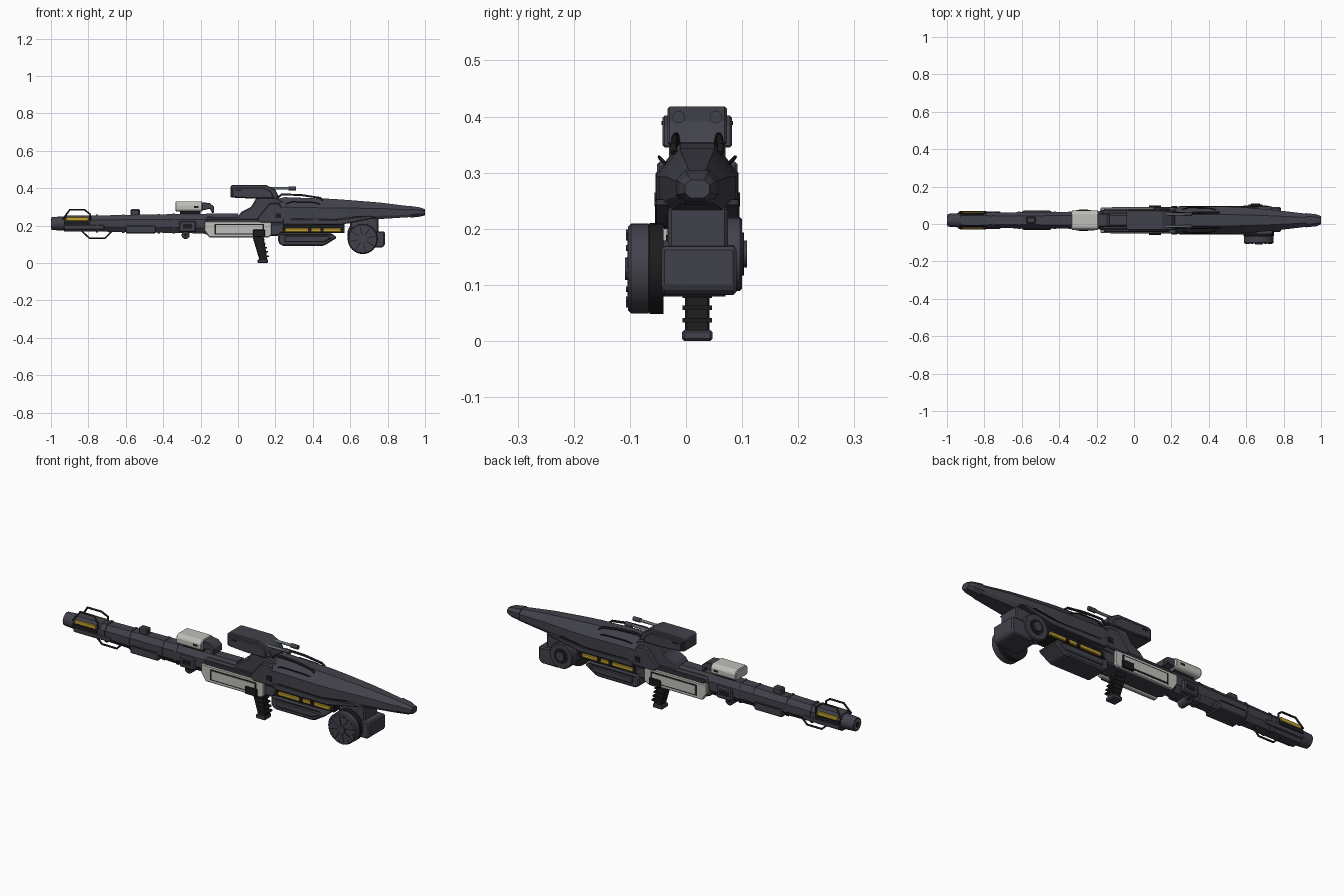
import bpy, bmesh, math
from mathutils import Vector

YC = 0.02  # centre plane of the weapon body


def material(name, rgb):
    m = bpy.data.materials.new(name)
    m.diffuse_color = (*rgb, 1)
    return m


DARK = material("gunmetal", (0.053, 0.053, 0.07))
BLACK = material("black", (0.012, 0.012, 0.014))
WHITE = material("pale grey", (0.52, 0.52, 0.49))
GOLD = material("gold", (0.55, 0.36, 0.03))
STEEL = material("steel", (0.13, 0.15, 0.16))


def finish(name, bm, mat, bevel=0.0, smooth=False):
    bmesh.ops.recalc_face_normals(bm, faces=bm.faces)
    me = bpy.data.meshes.new(name)
    bm.to_mesh(me)
    bm.free()
    me.materials.append(mat)
    ob = bpy.data.objects.new(name, me)
    bpy.context.collection.objects.link(ob)
    if smooth:
        bpy.ops.object.select_all(action='DESELECT')
        ob.select_set(True)
        bpy.context.view_layer.objects.active = ob
        bpy.ops.object.shade_smooth_by_angle(angle=math.radians(35))
    if bevel:
        mod = ob.modifiers.new("edge", 'BEVEL')
        mod.width = bevel
        mod.segments = 1
        mod.limit_method = 'ANGLE'
    return ob


def loft(name, rings, mat, bevel=0.0, smooth=False):
    """Skin a list of equal-length point rings and cap both ends."""
    bm = bmesh.new()
    vs = [[bm.verts.new(p) for p in r] for r in rings]
    n = len(vs[0])
    for a, b in zip(vs, vs[1:]):
        for i in range(n):
            bm.faces.new((a[i], a[(i + 1) % n], b[(i + 1) % n], b[i]))
    bm.faces.new(vs[0])
    bm.faces.new(vs[-1][::-1])
    return finish(name, bm, mat, bevel, smooth)


def side(name, pts, y0, y1, mat, bevel=0.0):
    """Extrude an x-z profile from y0 to y1."""
    return loft(name, [[(x, y, z) for x, z in pts] for y in (y0, y1)], mat, bevel)


def box(name, x0, x1, y0, y1, z0, z1, mat, bevel=0.0):
    return side(name, [(x0, z0), (x1, z0), (x1, z1), (x0, z1)], y0, y1, mat, bevel)


def cyl(name, a, b, r, mat, r2=None, n=20, bevel=0.0):
    a, b = Vector(a), Vector(b)
    q = (b - a).to_track_quat('Z', 'Y')
    rings = [[p + q @ Vector((rad * math.cos(2 * math.pi * i / n), rad * math.sin(2 * math.pi * i / n), 0))
              for i in range(n)] for p, rad in ((a, r), (b, r if r2 is None else r2))]
    return loft(name, rings, mat, bevel, True)


def wire(name, pts, r, mat):
    cu = bpy.data.curves.new(name, 'CURVE')
    cu.dimensions = '3D'
    cu.bevel_depth = r
    cu.bevel_resolution = 1
    cu.use_fill_caps = True
    sp = cu.splines.new('POLY')
    sp.points.add(len(pts) - 1)
    for p, c in zip(sp.points, pts):
        p.co = (*c, 1)
    cu.materials.append(mat)
    ob = bpy.data.objects.new(name, cu)
    bpy.context.collection.objects.link(ob)
    return ob


def octagon(x, zb, zt, w, top=0.55, bot=0.55, ct=0.28, cb=0.28):
    h = zt - zb
    pts = [(-bot * w, zb), (bot * w, zb), (w, zb + cb * h), (w, zt - ct * h),
           (top * w, zt), (-top * w, zt), (-w, zt - ct * h), (-w, zb + cb * h)]
    return [(x, YC + y, z) for y, z in pts]


# long rear tube with muzzle cap
loft("rear_tube", [octagon(x, *s) for x, s in (
    (-0.93, (0.172, 0.25, 0.041)), (-0.6, (0.165, 0.257, 0.043)),
    (-0.3, (0.16, 0.262, 0.045)), (0.0, (0.155, 0.265, 0.048)))], DARK)
cyl("tube_cap", (-0.925, YC, 0.211), (-0.998, YC, 0.211), 0.039, DARK, 0.034, 16)
cyl("cap_ring", (-0.99, YC, 0.211), (-1.0, YC, 0.211), 0.026, STEEL, n=16)
cyl("cap_bore", (-0.99, YC, 0.211), (-1.0005, YC, 0.211), 0.015, BLACK, n=16)
for i, x in enumerate((-0.76, -0.62, -0.43, -0.35)):
    loft("tube_band", [octagon(x + d, 0.163 - i * 0.002, 0.258 + i * 0.002, 0.046) for d in (0, 0.012)], DARK)
loft("tube_sleeve", [octagon(x, 0.168, 0.254, 0.045) for x in (-0.93, -0.78)], DARK)

# tube fittings
box("sight_block", -0.575, -0.525, YC - 0.018, YC + 0.018, 0.25, 0.288, DARK, 0.006)
box("tube_underbox", -0.6, -0.44, YC - 0.05, YC + 0.05, 0.157, 0.2, DARK, 0.005)
box("hinge_box", -0.315, -0.225, YC - 0.054, YC + 0.054, 0.165, 0.225, DARK, 0.006)
cyl("sling_ring", (-0.28, YC - 0.03, 0.15), (-0.28, YC + 0.03, 0.15), 0.022, DARK, n=16, bevel=0.004)
cyl("sling_pin", (-0.28, YC - 0.033, 0.15), (-0.28, YC + 0.033, 0.15), 0.01, BLACK, n=12)
for s in (-1, 1):
    box("hinge_slot", -0.295, -0.245, YC + s * 0.053, YC + s * 0.057, 0.185, 0.208, BLACK)
    box("underbox_seam", -0.59, -0.45, YC + s * 0.049, YC + s * 0.052, 0.195, 0.199, BLACK)
    box("rear_yellow_pad", -0.92, -0.8, YC + s * 0.038, YC + s * 0.048, 0.224, 0.246, GOLD, 0.003)
    box("rear_pad_base", -0.93, -0.79, YC + s * 0.038, YC + s * 0.05, 0.205, 0.223, BLACK)
    box("rear_side_rail", -0.93, -0.715, YC + s * 0.038, YC + s * 0.047, 0.18, 0.203, DARK, 0.003)
    wire("rear_top_handle", [(-0.935, YC + s * 0.042, 0.235), (-0.9, YC + s * 0.03, 0.284),
                             (-0.82, YC + s * 0.03, 0.284), (-0.79, YC + s * 0.042, 0.26),
                             (-0.79, YC + s * 0.042, 0.225)], 0.005, BLACK)
wire("rear_lower_handle", [(-0.84, YC, 0.175), (-0.795, YC, 0.133), (-0.71, YC, 0.133), (-0.675, YC, 0.17)], 0.005, BLACK)

# pale scope on top of the tube
box("scope_mount", -0.31, -0.2, YC - 0.025, YC + 0.025, 0.25, 0.28, BLACK)
loft("scope_body", [octagon(x, 0.275, 0.328, 0.052, 0.72, 0.8, 0.3, 0.2) for x in (-0.335, -0.19)], WHITE, 0.004)
side("scope_hood", [(-0.195, 0.28), (-0.195, 0.325), (-0.15, 0.32), (-0.128, 0.3), (-0.128, 0.268), (-0.14, 0.268),
                    (-0.15, 0.29)], YC - 0.035, YC + 0.035, DARK, 0.003)
for s in (-1, 1):
    box("scope_slot", -0.235, -0.21, YC + s * 0.05, YC + s * 0.0535, 0.295, 0.305, BLACK)

# receiver and pale side panels
side("receiver", [(-0.19, 0.16), (-0.15, 0.145), (0.22, 0.145), (0.25, 0.18), (0.25, 0.25), (-0.17, 0.25)],
     YC - 0.052, YC + 0.052, DARK, 0.008)
for s in (-1, 1):
    side("side_panel", [(-0.18, 0.175), (-0.155, 0.137), (0.165, 0.137), (0.18, 0.15), (0.18, 0.222), (-0.18, 0.222)],
         YC + s * 0.05, YC + s * 0.068, WHITE, 0.004)
    o = YC + s * 0.067, YC + s * 0.0695
    box("panel_inset", -0.125, 0.14, *o, 0.152, 0.208, BLACK)
    o = YC + s * 0.067, YC + s * 0.0715
    box("panel_plate", -0.117, 0.132, *o, 0.158, 0.202, WHITE)
    box("panel_lock", 0.08, 0.145, YC + s * 0.066, YC + s * 0.08, 0.14, 0.178, BLACK, 0.003)
    box("panel_top_trim", -0.16, 0.16, YC + s * 0.045, YC + s * 0.064, 0.222, 0.236, DARK, 0.003)

# pistol grip
side("grip", [(0.075, 0.15), (0.135, 0.15), (0.158, 0.015), (0.115, 0.015)], YC - 0.022, YC + 0.022, BLACK, 0.004)
box("grip_foot", 0.105, 0.16, YC - 0.027, YC + 0.027, 0.0, 0.02, DARK, 0.004)
for i in range(5):
    x, z = 0.097 + i * 0.006, 0.125 - i * 0.022
    box("grip_rib", x, x + 0.045, YC - 0.026, YC + 0.026, z - 0.004, z + 0.004, BLACK)

# tower and upper gun block
side("tower", [(-0.01, 0.24), (0.02, 0.275), (0.07, 0.3), (0.1, 0.352), (0.19, 0.352), (0.25, 0.33), (0.3, 0.22),
               (0.0, 0.22)], YC - 0.05, YC + 0.05, DARK, 0.006)
for s in (-1, 1):
    side("tower_cheek", [(0.1, 0.235), (0.17, 0.32), (0.22, 0.32), (0.28, 0.215), (0.12, 0.215)],
         YC + s * 0.045, YC + s * 0.072, DARK, 0.005)
    box("cheek_bolt", 0.2, 0.23, YC + s * 0.071, YC + s * 0.076, 0.24, 0.265, BLACK)
side("gun_block", [(-0.04, 0.35), (-0.04, 0.41), (-0.03, 0.418), (0.15, 0.418), (0.2, 0.39), (0.22, 0.35),
                   (0.06, 0.345)], YC - 0.053, YC + 0.053, DARK, 0.004)
side("gun_block_sides", [(-0.03, 0.352), (-0.03, 0.402), (0.14, 0.402), (0.18, 0.38), (0.19, 0.345), (0.07, 0.345)],
     YC - 0.062, YC + 0.062, DARK, 0.004)
for s in (-1, 1):
    cyl("gun_rod", (0.13, YC + s * 0.033, 0.399), (0.27, YC + s * 0.033, 0.399), 0.007, STEEL, n=12)
    cyl("gun_muzzle", (0.27, YC + s * 0.033, 0.399), (0.31, YC + s * 0.033, 0.399), 0.011, DARK, n=12)
    box("block_slot", -0.01, 0.02, YC + s * 0.061, YC + s * 0.064, 0.385, 0.392, BLACK)

# tapering front hull
loft("front_hull", [octagon(x, zb, zt, w, 0.42, 0.8, 0.35, 0.2) for x, zb, zt, w in (
    (0.17, 0.2, 0.335, 0.066), (0.25, 0.2, 0.352, 0.074), (0.5, 0.203, 0.343, 0.073), (0.6, 0.213, 0.336, 0.068),
    (0.76, 0.235, 0.323, 0.054), (0.93, 0.246, 0.302, 0.034))], DARK)
loft("hull_tip", [octagon(x, zb, zt, w) for x, zb, zt, w in (
    (0.92, 0.242, 0.305, 0.038), (0.975, 0.248, 0.297, 0.032), (1.0, 0.255, 0.287, 0.022))], DARK)
for s in (-1, 1):
    # lower edge armour, seams and carry wires
    side("hull_skirt", [(0.24, 0.205), (0.55, 0.205), (0.74, 0.243), (0.7, 0.252), (0.52, 0.23), (0.24, 0.235)],
         YC + s * 0.045, YC + s * 0.0755, DARK, 0.003)
    side("skirt_seam", [(0.27, 0.237), (0.52, 0.232), (0.66, 0.25), (0.66, 0.253), (0.52, 0.236), (0.27, 0.241)],
         YC + s * 0.05, YC + s * 0.0755, BLACK)
    wire("hull_wire", [(0.2, YC + s * 0.034, 0.34), (0.235, YC + s * 0.038, 0.367), (0.34, YC + s * 0.04, 0.363),
                       (0.44, YC + s * 0.042, 0.348), (0.455, YC + s * 0.042, 0.335)], 0.006, BLACK)
    wire("hull_side_wire", [(0.25, YC + s * 0.055, 0.315), (0.29, YC + s * 0.068, 0.328),
                            (0.4, YC + s * 0.066, 0.325), (0.44, YC + s * 0.055, 0.315)], 0.003, BLACK)

# underslung rail with gold strips, and the lower pod
box("under_rail", 0.2, 0.57, YC - 0.045, YC + 0.045, 0.16, 0.21, BLACK)
for s in (-1, 1):
    box("gold_strip", 0.225, 0.55, YC + s * 0.04, YC + s * 0.052, 0.166, 0.186, GOLD, 0.003)
    for x in (0.235, 0.375, 0.44):
        box("strip_clip", x, x + 0.018, YC + s * 0.04, YC + s * 0.056, 0.163, 0.189, BLACK)
side("lower_pod", [(0.225, 0.16), (0.5, 0.16), (0.53, 0.135), (0.46, 0.092), (0.235, 0.092), (0.215, 0.11),
                   (0.215, 0.15)], YC - 0.06, YC + 0.06, DARK, 0.01)
for s in (-1, 1):
    side("pod_plate", [(0.25, 0.145), (0.48, 0.145), (0.5, 0.133), (0.46, 0.112), (0.25, 0.112)],
         YC + s * 0.055, YC + s * 0.066, DARK, 0.004)
    box("pod_seam", 0.23, 0.5, YC + s * 0.058, YC + s * 0.0615, 0.148, 0.152, BLACK)

# drum magazine, its mount and the front box
box("drum_mount", 0.6, 0.75, YC - 0.052, YC + 0.055, 0.15, 0.24, DARK, 0.006)
cyl("drum_back", (0.667, -0.04, 0.129), (0.667, -0.065, 0.129), 0.081, BLACK, n=32)
cyl("drum", (0.667, -0.062, 0.129), (0.667, -0.103, 0.129), 0.08, DARK, n=32, bevel=0.005)
cyl("drum_axle", (0.667, -0.05, 0.129), (0.667, 0.07, 0.129), 0.05, DARK, n=24)
for i in range(8):
    a = math.pi * i / 4 + 0.2
    c, s = math.cos(a), math.sin(a)
    side("drum_groove", [(0.667 + r * c - t * s, 0.129 + r * s + t * c)
                         for r, t in ((0.022, -0.002), (0.07, -0.002), (0.07, 0.002), (0.022, 0.002))],
         -0.1, -0.1045, BLACK)
    cyl("drum_bolt", (0.667 + 0.066 * math.cos(a + 0.39), -0.1, 0.129 + 0.066 * math.sin(a + 0.39)),
        (0.667 + 0.066 * math.cos(a + 0.39), -0.107, 0.129 + 0.066 * math.sin(a + 0.39)), 0.005, DARK, n=8)
cyl("drum_hub", (0.667, -0.1, 0.129), (0.667, -0.109, 0.129), 0.02, DARK, n=16)
cyl("far_disc", (0.65, 0.05, 0.155), (0.65, 0.1, 0.155), 0.066, DARK, n=24, bevel=0.004)
cyl("far_disc_ring", (0.65, 0.09, 0.155), (0.65, 0.103, 0.155), 0.038, BLACK, n=20)
cyl("far_disc_hub", (0.65, 0.09, 0.155), (0.65, 0.109, 0.155), 0.024, DARK, n=16)
side("front_box", [(0.64, 0.1), (0.67, 0.082), (0.77, 0.082), (0.785, 0.095), (0.785, 0.168), (0.64, 0.172)],
     -0.044, 0.09, DARK, 0.006)
